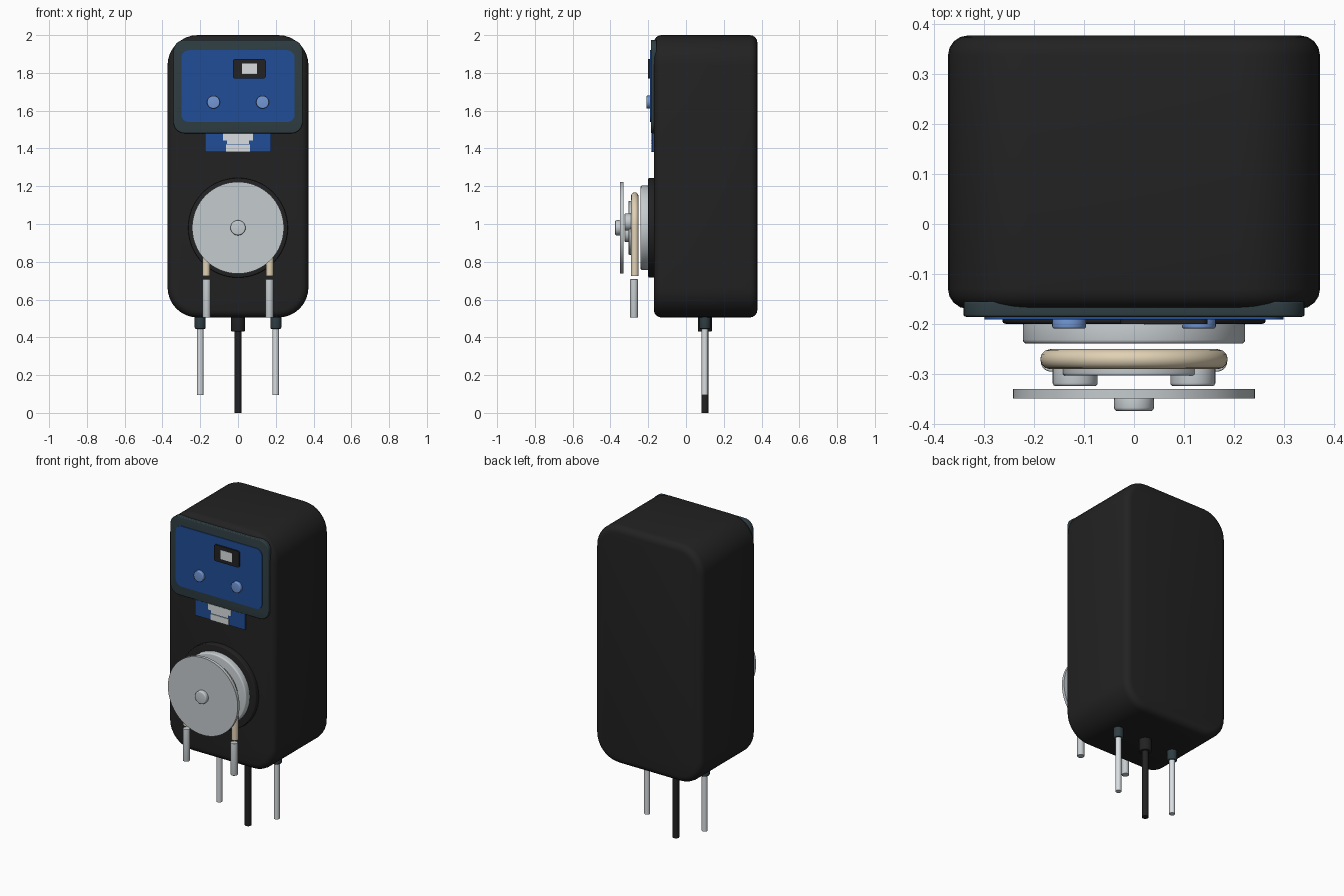
import bpy, bmesh, math
from mathutils import Matrix

cube = bpy.data.objects.get("Cube")
if cube:
    bpy.data.objects.remove(cube)


def material(name, rgb):
    m = bpy.data.materials.new(name)
    m.use_nodes = True
    m.diffuse_color = (*rgb, 1)
    bsdf = next(n for n in m.node_tree.nodes if n.type == 'BSDF_PRINCIPLED')
    bsdf.inputs["Base Color"].default_value = (*rgb, 1)
    return m


BLACK = material("matte black", (.016, .016, .016))
SLATE = material("dark slate", (.028, .047, .055))
BLUE = material("panel blue", (.015, .075, .31))
SKY = material("button blue", (.17, .31, .66))
GREY = material("light grey", (.56, .60, .62))
METAL = material("pale metal", (.70, .73, .75))
BEIGE = material("tube beige", (.75, .64, .46))


def finish(bm, name, mat, loc, bevel=0):
    mesh = bpy.data.meshes.new(name)
    bm.to_mesh(mesh)
    bm.free()
    mesh.materials.append(mat)
    obj = bpy.data.objects.new(name, mesh)
    bpy.context.collection.objects.link(obj)
    obj.location = loc
    bpy.ops.object.select_all(action='DESELECT')
    obj.select_set(True)
    bpy.context.view_layer.objects.active = obj
    if bevel:
        mod = obj.modifiers.new("soft rim", 'BEVEL')
        mod.width = bevel
        mod.segments = 4
        mod.limit_method = 'ANGLE'
        mod.angle_limit = math.radians(40)
        bpy.ops.object.modifier_apply(modifier=mod.name)
    bpy.ops.object.shade_smooth_by_angle(angle=math.radians(35))
    return obj


def slab(name, mat, x, y, z, corner=0, bevel=0):
    """Box given by (min, max) ranges, rounded as seen from the front."""
    bm = bmesh.new()
    bmesh.ops.create_cube(bm, size=1)
    bmesh.ops.scale(bm, vec=(x[1] - x[0], y[1] - y[0], z[1] - z[0]), verts=bm.verts)
    if corner:
        edges = [e for e in bm.edges if abs(e.verts[0].co.y - e.verts[1].co.y) > .001]
        bmesh.ops.bevel(bm, geom=edges, offset=corner, segments=8, profile=.5, affect='EDGES')
    return finish(bm, name, mat, (sum(x) / 2, sum(y) / 2, sum(z) / 2), bevel)


def rod(name, mat, radius, span, at, axis='Z', bevel=0, sides=32):
    """Cylinder over a span of its axis; at gives the other two coordinates."""
    bm = bmesh.new()
    bmesh.ops.create_cone(bm, cap_ends=True, segments=sides, radius1=radius,
                          radius2=radius, depth=span[1] - span[0])
    mid = sum(span) / 2
    loc = (at[0], at[1], mid)
    if axis == 'Y':
        bmesh.ops.rotate(bm, matrix=Matrix.Rotation(math.pi / 2, 3, 'X'), verts=bm.verts)
        loc = (at[0], mid, at[1])
    return finish(bm, name, mat, loc, bevel)


# Housing
slab("housing", BLACK, (-.373, .373), (-.17, .378), (.505, 2), .16, .04)

# Control panel
slab("panel_bezel", SLATE, (-.342, .342), (-.186, -.155), (1.48, 1.975), .06, .005)
slab("panel_face", BLUE, (-.3, .3), (-.191, -.18), (1.54, 1.92), .04)
slab("switch_frame", BLACK, (-.027, .147), (-.2, -.185), (1.77, 1.873), .012)
slab("switch_rocker", METAL, (.02, .1), (-.202, -.19), (1.793, 1.85))

# Connector below the panel
slab("connector_board", BLUE, (-.175, .175), (-.18, -.165), (1.38, 1.485))
slab("connector_upper", METAL, (-.08, .08), (-.184, -.175), (1.442, 1.48))
slab("connector_neck", METAL, (-.058, .058), (-.184, -.175), (1.424, 1.442))
slab("connector_lower", METAL, (-.064, .064), (-.184, -.175), (1.38, 1.42))

# Pump head
HUB = (0, .98)
rod("pump_seat", BLACK, .264, (-.2, -.16), HUB, 'Y', .006, 64)
rod("pump_base", GREY, .223, (-.24, -.195), HUB, 'Y', .008, 64)
rod("rotor", GREY, .143, (-.304, -.275), HUB, 'Y', .005, 48)
rod("cover_disc", GREY, .243, (-.35, -.331), HUB, 'Y', 0, 64)
rod("cover_knob", GREY, .04, (-.375, -.345), HUB, 'Y', .007)

# Flexible tube looped around the rotor
curve = bpy.data.curves.new("pump_tube", 'CURVE')
curve.dimensions = '3D'
curve.bevel_depth = .02
curve.bevel_resolution = 4
curve.use_fill_caps = True
R, STEPS = .168, 40
path = [(-R, .725)]
path += [(-R * math.cos(math.pi * i / STEPS), HUB[1] + R * math.sin(math.pi * i / STEPS))
         for i in range(STEPS + 1)]
path.append((R, .725))
spline = curve.splines.new('POLY')
spline.points.add(len(path) - 1)
for point, (px, pz) in zip(spline.points, path):
    point.co = (px, -.271, pz, 1)
curve.materials.append(BEIGE)
tube = bpy.data.objects.new("pump_tube", curve)
bpy.context.collection.objects.link(tube)
bpy.ops.object.select_all(action='DESELECT')
tube.select_set(True)
bpy.context.view_layer.objects.active = tube
bpy.ops.object.convert(target='MESH')
bpy.ops.object.shade_smooth_by_angle(angle=math.radians(35))

# Paired parts
for side, s in (("left", 1), ("right", -1)):
    rod(side + "_button", SKY, .034, (-.21, -.185), (s * .13, 1.645), 'Y', .005)
    rod(side + "_roller", GREY, .045, (-.325, -.28), (s * .118, .98 + s * .03), 'Y', .006)
    rod(side + "_tube_fitting", GREY, .021, (.505, .708), (s * .166, -.275), 'Z', .003)
    rod(side + "_probe_collar", SLATE, .029, (.445, .515), (s * .2, .1), 'Z', .006)
    rod(side + "_probe", METAL, .017, (.095, .46), (s * .2, .1))

# Power cable
rod("cable_collar", BLACK, .037, (.43, .515), (0, .1), 'Z', .006)
rod("cable", BLACK, .019, (0, .45), (0, .1))
